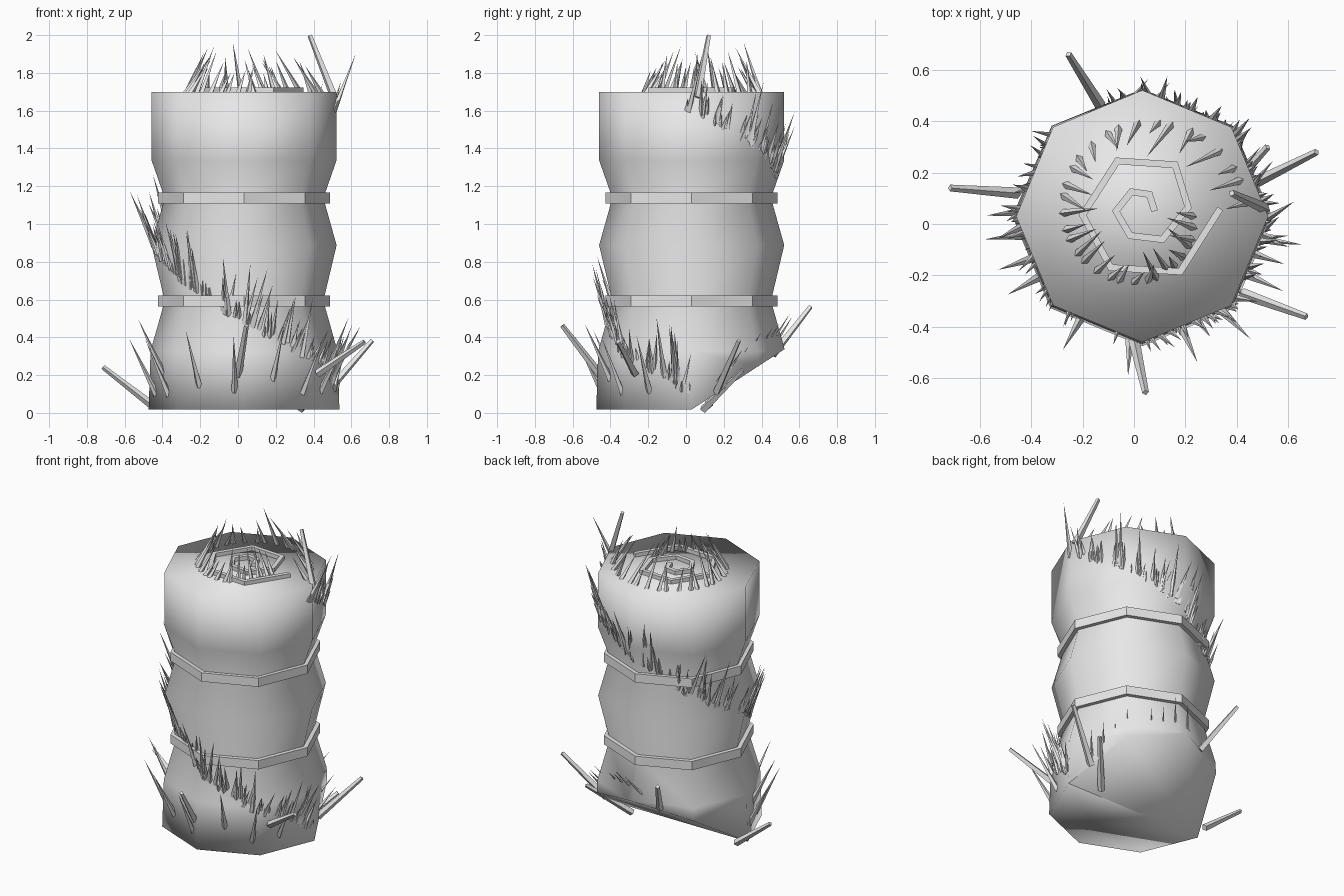
import bpy, bmesh, math, random
from mathutils import Vector, Matrix

if "Cube" in bpy.data.objects:
    bpy.data.objects.remove(bpy.data.objects["Cube"])

random.seed(7)
CX, CY, SIDES = 0.032, 0.03, 8
# bale profile: height, corner radius
PROFILE = [(0.01, 0.505), (0.32, 0.495), (0.585, 0.42), (0.88, 0.49),
           (1.13, 0.42), (1.33, 0.49), (1.69, 0.49)]

grey = bpy.data.materials.new("straw_grey")
grey.diffuse_color = (0.8, 0.8, 0.8, 1)
grey.use_nodes = True
grey.node_tree.nodes["Principled BSDF"].inputs["Base Color"].default_value = grey.diffuse_color


def finish(name, bm, smooth=False):
    bmesh.ops.recalc_face_normals(bm, faces=bm.faces)
    for f in bm.faces:
        f.smooth = smooth
    me = bpy.data.meshes.new(name)
    bm.to_mesh(me)
    bm.free()
    me.materials.append(grey)
    ob = bpy.data.objects.new(name, me)
    bpy.context.collection.objects.link(ob)
    return ob


def ring(bm, r, z):
    return [bm.verts.new((CX + r * math.cos(math.tau * i / SIDES),
                          CY + r * math.sin(math.tau * i / SIDES), z)) for i in range(SIDES)]


def bridge(bm, a, b):
    for i in range(len(a)):
        j = (i + 1) % len(a)
        bm.faces.new((a[i], a[j], b[j], b[i]))


def cut_height(y):
    return 0.01 + max(0, y - 0.03) * 0.65


def wall_point(angle, z):
    """Point on the eight-sided wall."""
    for (z0, r0), (z1, r1) in zip(PROFILE, PROFILE[1:]):
        if z0 <= z <= z1:
            r = r0 + (r1 - r0) * (z - z0) / (z1 - z0)
    step = math.tau / SIDES
    r *= math.cos(step / 2) / math.cos(angle % step - step / 2)
    return Vector((CX + r * math.cos(angle), CY + r * math.sin(angle), z))


def straw(bm, p, q, r, tip=0.0):
    """Thin four-sided stalk from p to q."""
    p, q = Vector(p), Vector(q)
    d = q - p
    m = Matrix.Translation((p + q) / 2) @ d.to_track_quat('Z', 'Y').to_matrix().to_4x4()
    bmesh.ops.create_cone(bm, cap_ends=True, segments=4, radius1=r, radius2=tip,
                          depth=d.length, matrix=m)


# bale body with slanted underside at the back
bm = bmesh.new()
rings = [ring(bm, r, z) for z, r in PROFILE]
for a, b in zip(rings, rings[1:]):
    bridge(bm, a, b)
bm.faces.new(rings[-1])
bm.faces.new(rings[0])
res = bmesh.ops.bisect_plane(bm, geom=bm.verts[:] + bm.edges[:] + bm.faces[:],
                             plane_co=(0, 0.03, 0.01), plane_no=(0, 0.65, -1), clear_outer=True)
bmesh.ops.holes_fill(bm, edges=[e for e in bm.edges if e.is_boundary], sides=0)
finish("bale_body", bm, smooth=True)

# two binding straps
for name, z in (("lower_strap", 0.555), ("upper_strap", 1.1)):
    bm = bmesh.new()
    loops = [ring(bm, r, h) for r, h in ((0.41, z), (0.455, z), (0.455, z + 0.058), (0.41, z + 0.058))]
    for i in range(4):
        bridge(bm, loops[i], loops[(i + 1) % 4])
    finish(name, bm)

# spiral band on the top
path = [Vector(p) for p in ((.335, .06), (.18, -.185), (-.09, -.17), (-.2, .035), (-.065, .245),
        (.16, .23), (.21, .065), (.11, -.06), (-.015, -.045), (-.07, .05), (-.01, .125),
        (.06, .115), (.08, .05))]
bm = bmesh.new()
sections = []
for i, p in enumerate(path):
    d0 = (p - path[i - 1]).normalized() if i else None
    d1 = (path[i + 1] - p).normalized() if i < len(path) - 1 else d0
    d0 = d0 or d1
    t = (d0 + d1).normalized()
    n = Vector((-t.y, t.x)) * 0.013 / max(0.5, t.dot(d1))
    sections.append([bm.verts.new((p.x + s * n.x, p.y + s * n.y, z))
                     for s, z in ((-1, 1.68), (1, 1.68), (1, 1.715), (-1, 1.715))])
for a, b in zip(sections, sections[1:]):
    bridge(bm, a, b)
bm.faces.new(sections[0])
bm.faces.new(sections[-1])
finish("top_spiral", bm)

# stalks on the wall, pointing up, out and a little sideways
bm = bmesh.new()
COUNT = 165
for i in range(COUNT):
    a = i * 2.39996 + random.uniform(-0.1, 0.1)
    z = 0.1 + 1.5 * ((i * 0.618034) % 1.0)
    p = wall_point(a, z)
    if z < cut_height(p.y) + 0.04:
        continue
    out = Vector((math.cos(a), math.sin(a), 0))
    side = Vector((-out.y, out.x, 0))
    d = Vector((0, 0, 1)) + out * random.uniform(0.2, 0.42) + side * random.uniform(-0.05, 0.28)
    length = random.choice((0.06, 0.1, 0.15, 0.2, 0.26, 0.33))
    r = 0.012 + 0.014 * length
    straw(bm, p - out * 0.008, p + d.normalized() * length, r)
finish("wall_straws", bm)

# stalks on the top, leaning inward with a swirl
bm = bmesh.new()
for i in range(34):
    a = i * 2.39996
    rad = 0.2 + 0.22 * ((i * 0.618034) % 1.0)
    out = Vector((math.cos(a), math.sin(a), 0))
    side = Vector((-out.y, out.x, 0))
    p = Vector((CX, CY, 1.68)) + out * rad
    d = Vector((0, 0, 1)) - out * random.uniform(0.3, 0.7) + side * random.uniform(-0.15, 0.3)
    straw(bm, p, p + d.normalized() * random.uniform(0.12, 0.3), 0.016)
finish("top_straws", bm)

# long loose stalks
bm = bmesh.new()
for p, q in (((.51, .06, 1.66), (.38, .12, 1.99)),
             ((-.45, .12, .03), (-.715, .14, .235)),
             ((.47, .16, .1), (.71, .28, .375)),
             ((-.13, .46, .3), (-.255, .66, .555)),
             ((0, -.45, .19), (.045, -.655, .455)),
             ((.42, -.27, .2), (.67, -.36, .37)),
             ((.33, .09, .01), (.52, .3, .22))):
    straw(bm, p, q, 0.022, 0.013)
# stalks along the slanted underside
for i in range(9):
    t = i / 8
    p = Vector((0.44 - 0.5 * t, 0.13 + 0.3 * t, 0))
    p.z = cut_height(p.y) + 0.02
    q = p + Vector((0.13, 0.15, 0.24)) * random.uniform(0.7, 1.1)
    straw(bm, p, q, 0.017)
# stalks fanning out around the foot
for deg in (185, 200, 215, 238, 262, 290, 312, 335, 352):
    a = math.radians(deg + random.uniform(-5, 5))
    p = wall_point(a, random.uniform(0.08, 0.2))
    out = Vector((math.cos(a), math.sin(a), 0))
    straw(bm, p - out * 0.01, p + out * 0.15 + Vector((0.01, 0.01, 0.3)), 0.018)
finish("long_straws", bm)

# set the lowest stalk on the ground
lo = min(v.co.z for o in bpy.data.objects for v in o.data.vertices)
for o in bpy.data.objects:
    o.location.z -= lo
